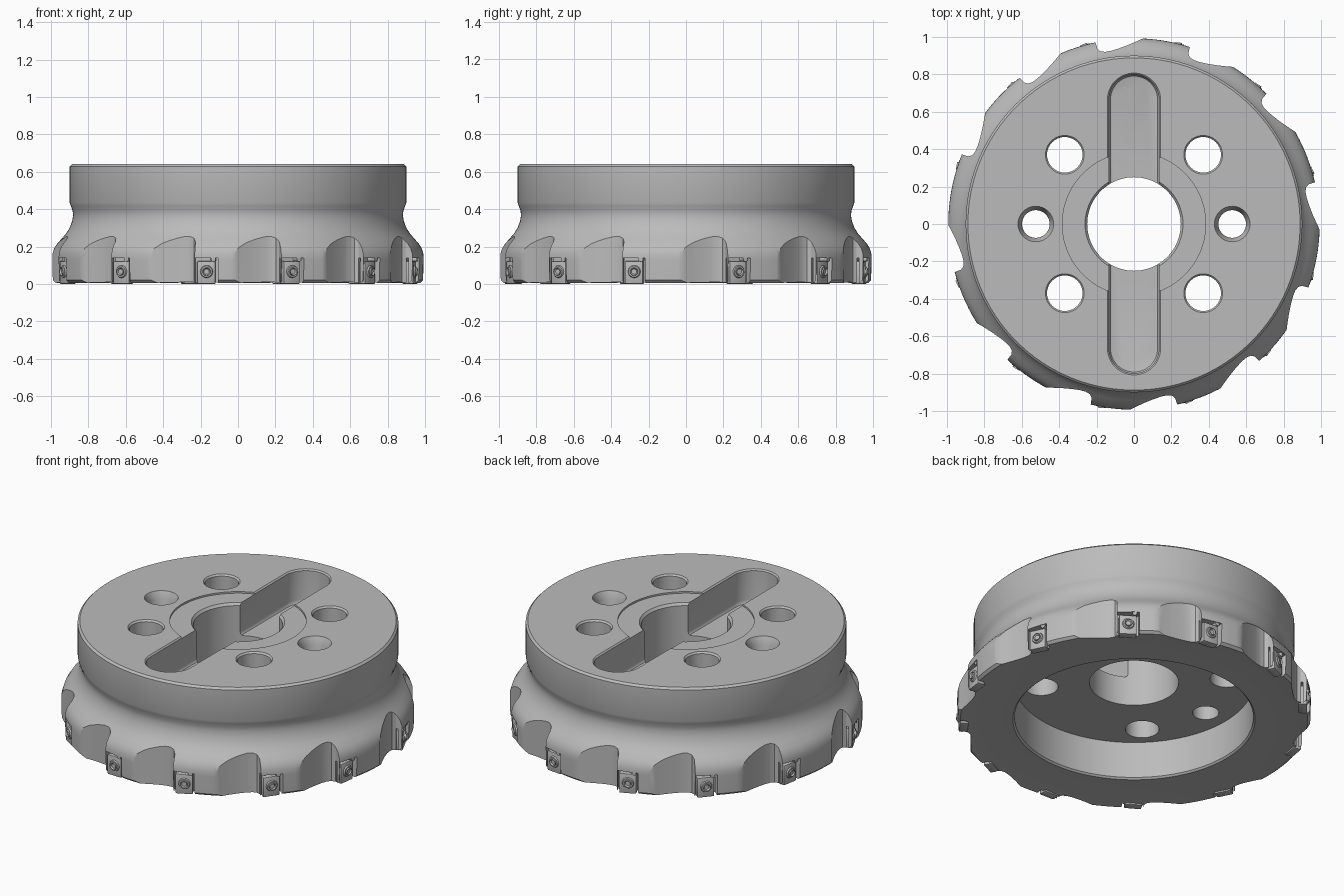
import bpy, bmesh, math
from mathutils import Matrix

if "Cube" in bpy.data.objects:
    bpy.data.objects.remove(bpy.data.objects["Cube"])

steel = bpy.data.materials.new("steel_grey")
steel.diffuse_color = (0.5, 0.5, 0.5, 1)
steel.use_nodes = True
steel.node_tree.nodes["Principled BSDF"].inputs["Base Color"].default_value = steel.diffuse_color

# irregular tooth pitch, in degrees
TEETH = [-161, -129, -99.5, -72.5, -43.5, -16, 17, 48.5, 76.5, 106, 132, 162]


def make(name, bm):
    bmesh.ops.recalc_face_normals(bm, faces=bm.faces)
    me = bpy.data.meshes.new(name)
    bm.to_mesh(me)
    bm.free()
    me.materials.append(steel)
    ob = bpy.data.objects.new(name, me)
    bpy.context.collection.objects.link(ob)
    return ob


def lathe(name, profile, segs):
    """Closed (radius, height) outline turned about z."""
    bm = bmesh.new()
    rings = []
    for i in range(segs):
        a = 2 * math.pi * i / segs
        rings.append([bm.verts.new((r * math.cos(a), r * math.sin(a), z)) for r, z in profile])
    n = len(profile)
    for i in range(segs):
        p, q = rings[i], rings[(i + 1) % segs]
        for j in range(n):
            k = (j + 1) % n
            bm.faces.new((p[j], q[j], q[k], p[k]))
    return make(name, bm)


def loft(name, levels):
    """Solid through stacked (outline, height) levels."""
    bm = bmesh.new()
    loops = [[bm.verts.new((x, y, z)) for x, y in pts] for pts, z in levels]
    for lo, hi in zip(loops, loops[1:]):
        for j in range(len(lo)):
            k = (j + 1) % len(lo)
            bm.faces.new((lo[j], lo[k], hi[k], hi[j]))
    bm.faces.new(loops[0][::-1])
    bm.faces.new(loops[-1])
    return make(name, bm)


def stadium(r, half, x=0, y=0, n=24):
    """Circle of radius r stretched along y by half each way."""
    pts = []
    for s, start in ((1, 0), (-1, math.pi)):
        for i in range(n + 1):
            if half == 0 and i == n:
                continue
            a = start + math.pi * i / n
            pts.append((x + r * math.cos(a), y + s * half + r * math.sin(a)))
    return pts


def cut(target, tool, mode='DIFFERENCE'):
    m = target.modifiers.new("cut", 'BOOLEAN')
    m.operation, m.object, m.solver = mode, tool, 'EXACT'
    bpy.ops.object.select_all(action='DESELECT')
    bpy.context.view_layer.objects.active = target
    target.select_set(True)
    bpy.ops.object.modifier_apply(modifier=m.name)
    bpy.data.objects.remove(tool)


def smooth(ob, deg=30):
    bpy.ops.object.select_all(action='DESELECT')
    bpy.context.view_layer.objects.active = ob
    ob.select_set(True)
    bpy.ops.object.shade_smooth_by_angle(angle=math.radians(deg))


def box(bm, size, centre, mat, bevel=0.0):
    v = bmesh.ops.create_cube(bm, size=1, matrix=mat @ Matrix.Translation(centre)
                              @ Matrix.Diagonal((*size, 1)))['verts']
    if bevel:
        edges = list({e for w in v for e in w.link_edges})
        bmesh.ops.bevel(bm, geom=edges, offset=bevel, segments=2, affect='EDGES', profile=0.5)


def seat(angle, r):
    """Frame at a tooth: x outward, y along the rim."""
    return (Matrix.Rotation(math.radians(angle), 4, 'Z') @ Matrix.Translation((r, 0, 0))
            @ Matrix.Rotation(math.radians(8), 4, 'Z'))


# turned body: bore, hub face, flange, waist, skirt, bottom recess
body = lathe("cutter_body", [
    (0.25, 0.25), (0.25, 0.615), (0.262, 0.63), (0.383, 0.63), (0.383, 0.64),
    (0.888, 0.64), (0.9, 0.628), (0.9, 0.435), (0.893, 0.415), (0.884, 0.39),
    (0.882, 0.365), (0.887, 0.335), (0.900, 0.30), (0.919, 0.27), (0.943, 0.242),
    (0.967, 0.215), (0.983, 0.19), (0.992, 0.16), (0.993, 0.13), (0.990, 0.02),
    (0.975, 0.006), (0.88, 0.014), (0.68, 0.014), (0.67, 0.024), (0.67, 0.25)], 160)

# chip pockets: scalloped outline trims the skirt
SCALLOP = [(-22, 1.03), (-20, 1.005), (-17, 0.978), (-14, 0.957), (-11, 0.942), (-8.5, 0.934),
           (-6.5, 0.933), (-5, 0.94), (-4.2, 0.957), (-3.8, 1.03)]
outline = []
for t in TEETH:
    for d, r in SCALLOP:
        a = math.radians(t + d)
        outline.append((r * math.cos(a), r * math.sin(a)))
cut(body, loft("pocket_trim", [(outline, -0.2), (outline, 0.9)]), 'INTERSECT')

# insert seats
for t in TEETH:
    bm = bmesh.new()
    box(bm, (0.12, 0.122, 0.3), (0.01, -0.004, -0.012), seat(t, 0.997))
    cut(body, make("seat_cutter", bm))

# key slot with rounded floor edge
cut(body, loft("slot_cutter", [(stadium(r, 0.665), z) for r, z in
                               ((0.118, 0.43), (0.126, 0.433), (0.132, 0.442), (0.134, 0.455),
                                (0.134, 0.632), (0.146, 0.644), (0.146, 0.7))]))

# bolt holes and countersunk holes
for x in (-0.37, 0.37):
    for y in (-0.37, 0.37):
        cut(body, loft("bolt_cutter", [(stadium(r, 0, x, y, 20), z) for r, z in
                                       ((0.095, 0.1), (0.095, 0.63), (0.107, 0.644), (0.107, 0.7))]))
for x in (-0.525, 0.525):
    cut(body, loft("pin_cutter", [(stadium(r, 0, x, 0, 20), z) for r, z in
                                  ((0.074, 0.1), (0.074, 0.595), (0.096, 0.642), (0.096, 0.7))]))
smooth(body)

# cutting inserts with screw and clamp stud
TURN = Matrix.Rotation(math.pi / 2, 4, 'Y')
for i, t in enumerate(TEETH):
    m = seat(t, 0.982)
    bm = bmesh.new()
    box(bm, (0.05, 0.098, 0.122), (-0.025, -0.008, 0.061), m, 0.006)
    insert = make(f"insert_{i}", bm)
    smooth(insert)
    bm = bmesh.new()
    for r1, r2, h, x, y, z in ((0.036, 0.03, 0.012, 0.002, -0.006, 0.066),
                               (0.024, 0.02, 0.016, 0.008, -0.006, 0.066),
                               (0.016, 0.013, 0.06, -0.02, 0.03, 0.132)):
        bmesh.ops.create_cone(bm, cap_ends=True, segments=16, radius1=r1, radius2=r2, depth=h,
                              matrix=m @ Matrix.Translation((x, y, z)) @ TURN)
    # socket in the screw head
    bm.faces.ensure_lookup_table()
    out = (m.to_3x3() @ TURN.to_3x3()).col[2]
    caps = [f for f in bm.faces if len(f.verts) == 16 and f.normal.dot(out) > 0.9]
    head = max(caps, key=lambda f: f.calc_center_median().dot(out))
    bmesh.ops.inset_individual(bm, faces=[head], thickness=0.009)
    bmesh.ops.translate(bm, verts=head.verts, vec=out * -0.012)
    smooth(make(f"insert_screw_{i}", bm))
